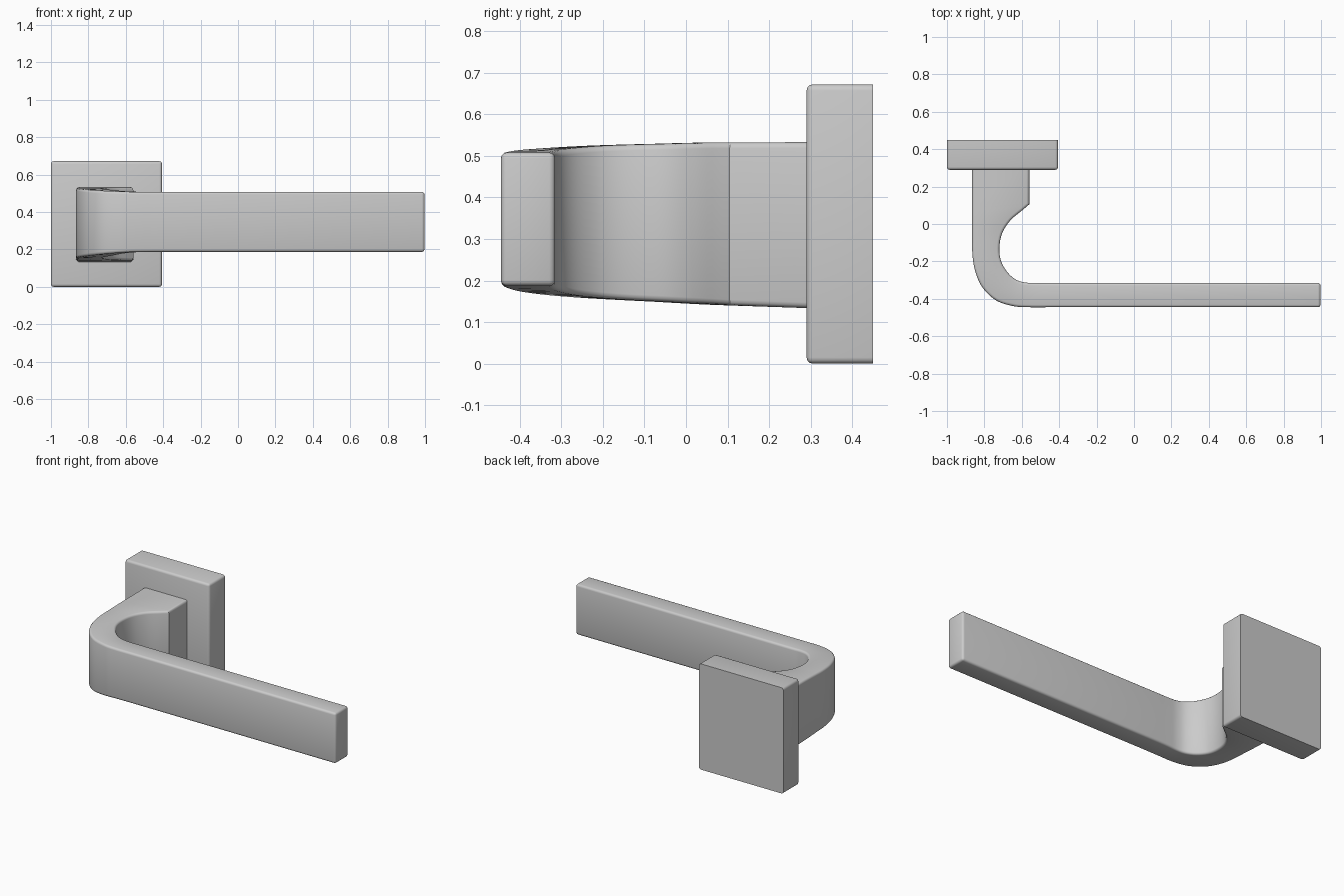
import bpy
import bmesh
import math
from mathutils import Vector

cube = bpy.data.objects.get("Cube")
if cube:
    bpy.data.objects.remove(cube, do_unlink=True)

# Satin grey metal
GREY = (0.6, 0.6, 0.6, 1.0)
metal = bpy.data.materials.new("satin_grey")
metal.use_nodes = True
metal.diffuse_color = GREY
for node in metal.node_tree.nodes:
    if node.type == 'BSDF_PRINCIPLED':
        node.inputs["Base Color"].default_value = GREY
        node.inputs["Roughness"].default_value = 0.5


def finish(bm, name, width, keep):
    """Round the hard edges chosen by keep and make a smooth-shaded object."""
    bmesh.ops.recalc_face_normals(bm, faces=bm.faces)
    edges = [e for e in bm.edges
             if e.calc_face_angle(0) > math.radians(60) and keep(e)]
    bmesh.ops.bevel(bm, geom=edges, offset=width, segments=3, profile=0.5,
                    affect='EDGES', clamp_overlap=False)
    mesh = bpy.data.meshes.new(name)
    bm.to_mesh(mesh)
    bm.free()
    mesh.materials.append(metal)
    obj = bpy.data.objects.new(name, mesh)
    bpy.context.collection.objects.link(obj)
    bpy.ops.object.select_all(action='DESELECT')
    obj.select_set(True)
    bpy.context.view_layer.objects.active = obj
    bpy.ops.object.shade_smooth_by_angle(angle=math.radians(32))
    return obj


# Square wall plate, left sharp where it meets the wall
bm = bmesh.new()
bmesh.ops.create_cube(bm, size=1)
for v in bm.verts:
    v.co = Vector((-0.703 + v.co.x * 0.594, 0.37 + v.co.y * 0.16, 0.336 + v.co.z * 0.672))
finish(bm, "wall_plate", 0.015, lambda e: min(v.co.y for v in e.verts) < 0.4)

# Bend of the lever: outer x, outer y, inner x, inner y, bottom, top
BEND = [
    (-0.865, 0.105, -0.56, 0.105, 0.140, 0.532),
    (-0.865, 0.05, -0.595, 0.075, 0.142, 0.532),
    (-0.865, -0.01, -0.66, 0.02, 0.145, 0.531),
    (-0.865, -0.08, -0.705, -0.05, 0.149, 0.529),
    (-0.864, -0.16, -0.72, -0.13, 0.153, 0.527),
    (-0.85, -0.25, -0.71, -0.20, 0.158, 0.524),
    (-0.81, -0.34, -0.675, -0.26, 0.165, 0.519),
    (-0.735, -0.41, -0.63, -0.298, 0.174, 0.514),
    (-0.64, -0.44, -0.58, -0.313, 0.182, 0.510),
    (-0.56, -0.445, -0.52, -0.315, 0.186, 0.508),
    (-0.45, -0.445, -0.45, -0.315, 0.187, 0.508),
]
SOCKET = (-0.865, 0.31, -0.56, 0.31, 0.133, 0.533)
TIP = (0.997, -0.445, 0.997, -0.315, 0.187, 0.508)


def smooth(points, steps):
    """Pass a smooth curve through the stations."""
    pts = [Vector(p) for p in points]
    pts = [2 * pts[0] - pts[1]] + pts + [2 * pts[-1] - pts[-2]]
    out = []
    for a, b, c, d in zip(pts, pts[1:], pts[2:], pts[3:]):
        for i in range(steps):
            t = i / steps
            out.append(b + 0.5 * t * ((c - a) + t * ((2 * a - 5 * b + 4 * c - d)
                                                     + t * (3 * b - a - 3 * c + d))))
    return out + [pts[-2]]


# Lever: four-cornered sections joined along the bend
bm = bmesh.new()
rings = []
for ox, oy, ix, iy, low, high in [SOCKET] + smooth(BEND, 4) + [TIP]:
    corners = [(ox, oy, low), (ix, iy, low), (ix, iy, high), (ox, oy, high)]
    rings.append([bm.verts.new(c) for c in corners])
for a, b in zip(rings, rings[1:]):
    for i in range(4):
        j = (i + 1) % 4
        bm.faces.new((a[i], a[j], b[j], b[i]))
bm.faces.new(rings[0])
bm.faces.new(rings[-1][::-1])
finish(bm, "lever_handle", 0.014, lambda e: max(v.co.y for v in e.verts) < 0.309
       or min(v.co.y for v in e.verts) < 0.309)
